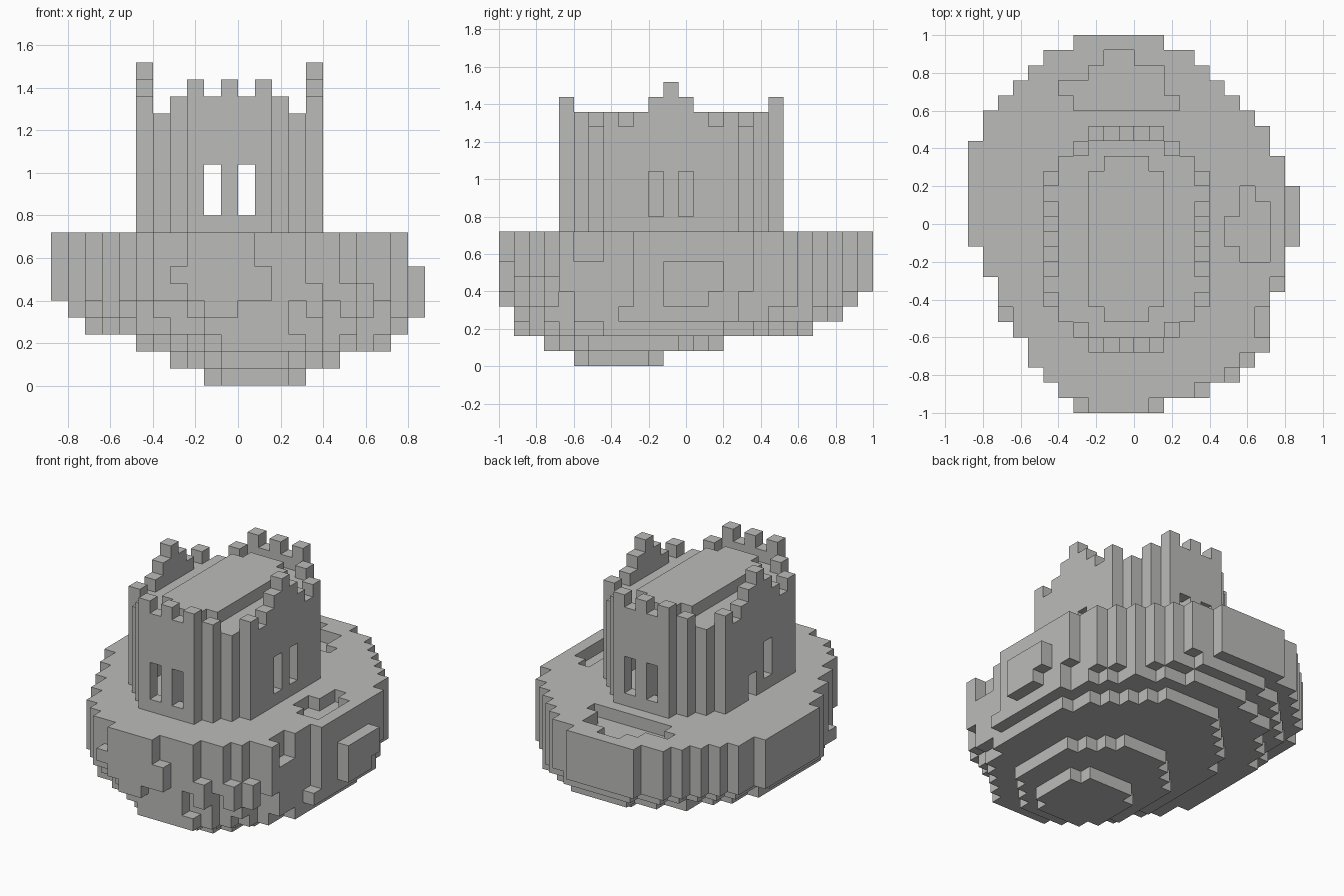
import bpy
import bmesh
from mathutils import Vector
from itertools import product

old = bpy.data.objects.get("Cube")
if old:
    bpy.data.objects.remove(old, do_unlink=True)

UNIT = 0.08
ORIGIN = Vector((-0.88, -1.0, 0.0))

stone = bpy.data.materials.new("grey_stone")
stone.use_nodes = True
GREY = (0.5, 0.5, 0.49, 1.0)
stone.diffuse_color = GREY
stone.node_tree.nodes["Principled BSDF"].inputs["Base Color"].default_value = GREY


def box(xs, ys, zs):
    """Cells of a block, each range given as (first, end)."""
    return set(product(range(*xs), range(*ys), range(*zs)))


def rows(spans, zs):
    """Cells of a slab from {row: (first, end)} spans."""
    return {(x, y, z) for y, s in spans.items() for x in range(*s) for z in range(*zs)}


def ellipse(xs, ys, z):
    """One layer of cells inside an ellipse that fills the given ranges."""
    cx, cy = sum(xs) / 2, sum(ys) / 2
    rx, ry = (xs[1] - xs[0]) / 2, (ys[1] - ys[0]) / 2
    return {(x, y, z) for x in range(*xs) for y in range(*ys)
            if ((x + .5 - cx) / rx) ** 2 + ((y + .5 - cy) / ry) ** 2 <= 1}


def build(name, cells):
    """Turn cells into a mesh made of the exposed block sides only."""
    bm = bmesh.new()
    verts = {}

    def vert(p):
        if p not in verts:
            verts[p] = bm.verts.new(ORIGIN + Vector(p) * UNIT)
        return verts[p]

    for c in sorted(cells):
        for axis, side in product(range(3), (0, 1)):
            near = list(c)
            near[axis] += 2 * side - 1
            if tuple(near) in cells:
                continue
            u, v = (axis + 1) % 3, (axis + 2) % 3
            loop = []
            for a, b in ((0, 0), (1, 0), (1, 1), (0, 1)):
                p = list(c)
                p[axis] += side
                p[u] += a
                p[v] += b
                loop.append(vert(tuple(p)))
            bm.faces.new(loop if side else loop[::-1])
    mesh = bpy.data.meshes.new(name)
    bm.to_mesh(mesh)
    bm.free()
    mesh.materials.append(stone)
    obj = bpy.data.objects.new(name, mesh)
    bpy.context.collection.objects.link(obj)
    return obj


# Island: upper plateau outline, row by row from front to back
outline = [(8, 12), (6, 15), (5, 17), (4, 18), (4, 20), (3, 19), (3, 19), (2, 20), (2, 20),
           (1, 21), (1, 21)] + [(0, 21)] * 6 + [(0, 20), (1, 20), (1, 19), (2, 18),
                                                (3, 17), (4, 16), (5, 15), (7, 13)]
island = rows(dict(enumerate(outline)), (5, 9))

# Tapering rock layers beneath the plateau
island |= ellipse((1, 21), (1, 24), 4)
island |= ellipse((2, 21), (1, 23), 3)
island |= ellipse((5, 20), (1, 21), 2)
island |= ellipse((7, 17), (3, 15), 1)
island |= ellipse((9, 15), (5, 11), 0)

# Outcrops on the side, front and front corner
island |= box((21, 22), (11, 15), (5, 7)) | box((21, 22), (11, 14), (4, 5))
island |= box((12, 13), (0, 1), (5, 7)) | box((7, 8), (0, 1), (6, 7))
island |= box((9, 11), (0, 1), (4, 5)) | box((19, 20), (5, 7), (3, 7))
for x, y in ((18, 3), (17, 2), (15, 1)):
    island |= box((x, x + 1), (y, y + 1), (4, 6))

# Shallow pits behind and beside the tower
island -= rows({20: (7, 14), 21: (6, 13), 22: (8, 13), 23: (9, 11)}, (8, 9))
island -= rows({10: (18, 20), 11: (17, 20), 12: (17, 20), 13: (18, 20), 14: (18, 19)}, (8, 9))
build("island", island)

# Tower footprint with stepped corners, mirrored front to back
MID = 11
plan = {(x, y) for y in range(4, 19)
        for inset in [max(0, abs(y - MID) - 4)]
        for x in range(5 + inset, 16 - inset)}
ring = {(x, y) for x, y in plan
        if not {(x + 1, y), (x - 1, y), (x, y + 1), (x, y - 1)} <= plan}

# Walls with a stepped peak on each side and merlons on the ends
side_tops = [19, 18, 17, 16, 17, 16, 17]
walls = set()
for x, y in ring:
    d = abs(y - MID)
    top = side_tops[d] if d < 7 else 18 - x % 2
    walls |= box((x, x + 1), (y, y + 1), (9, top))

# Window slots and the low side opening
for x, y in product((9, 11), (4, 18)):
    walls -= box((x, x + 1), (y, y + 1), (10, 13))
for x, y in ((15, 10), (15, 12), (5, 10)):
    walls -= box((x, x + 1), (y, y + 1), (10, 13))
walls -= box((5, 6), (12, 13), (9, 11))
build("tower_walls", walls)

# Stepped roof and the partition below it
roof = {(x, y, 15) for x, y in plan - ring}
roof |= box((8, 13), (7, 16), (16, 17)) | box((9, 12), (6, 17), (16, 17))
build("roof", roof)
build("inner_partition", box((10, 11), (5, 18), (9, 15)))
